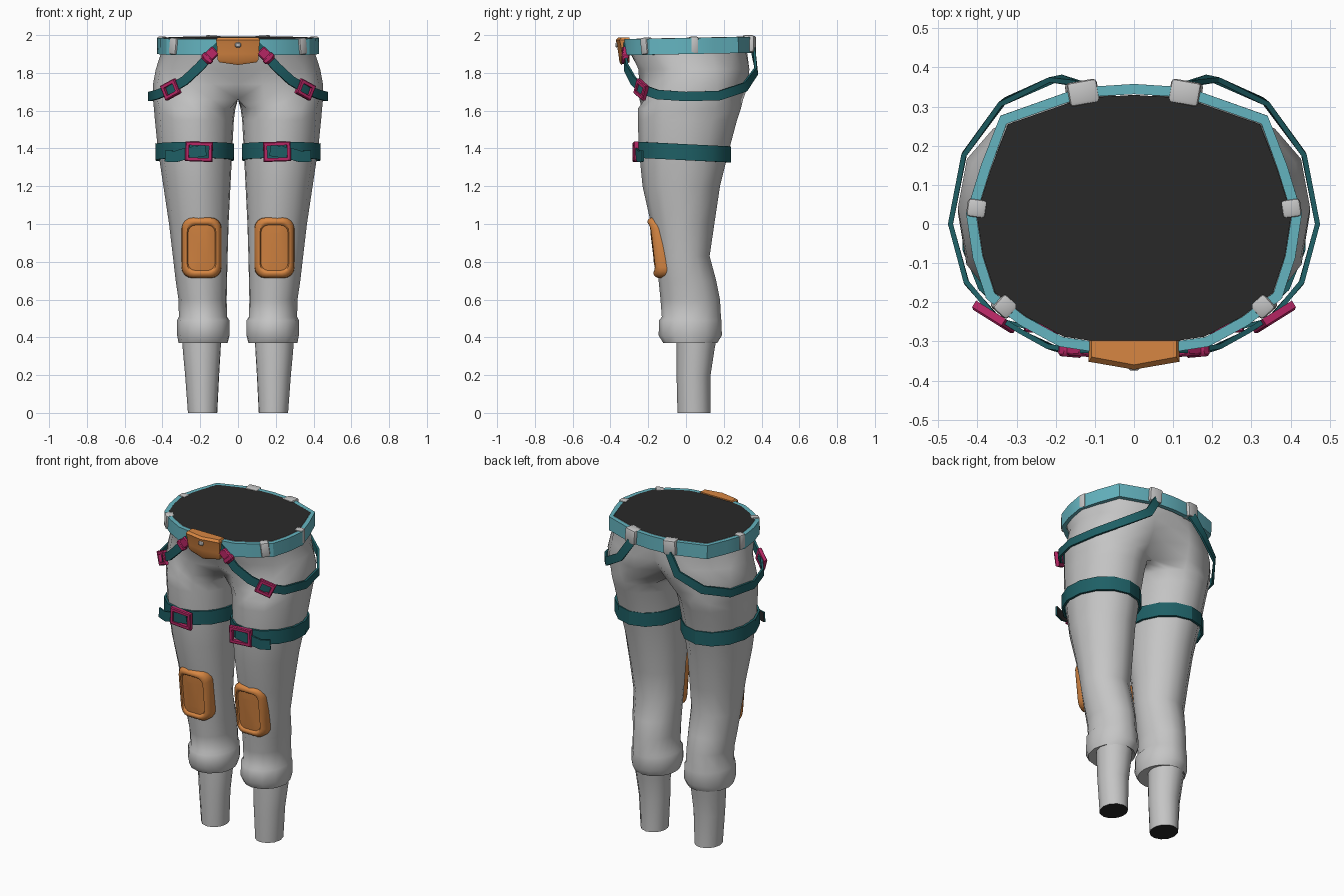
import bpy, bmesh, math
from mathutils import Matrix, Vector

if "Cube" in bpy.data.objects:
    bpy.data.objects.remove(bpy.data.objects["Cube"])

def mat(name, rgb):
    m = bpy.data.materials.new(name)
    m.diffuse_color = (*rgb, 1)
    m.use_nodes = True
    m.node_tree.nodes["Principled BSDF"].inputs["Base Color"].default_value = m.diffuse_color
    return m

GREY = mat("pale_grey_cloth", (0.56, 0.56, 0.56))
DARK = mat("dark_lining", (0.022, 0.022, 0.022))
BELT = mat("light_teal", (0.13, 0.46, 0.53))
TEAL = mat("deep_teal", (0.013, 0.115, 0.13))
ORANGE = mat("orange", (0.68, 0.24, 0.055))
PINK = mat("magenta", (0.48, 0.02, 0.13))

def finish(name, bm, material, mirror=True, angle=40, fix=True, extra=None):
    if fix:
        bmesh.ops.recalc_face_normals(bm, faces=bm.faces)
    me = bpy.data.meshes.new(name)
    bm.to_mesh(me)
    bm.free()
    me.materials.append(material)
    if extra:
        me.materials.append(extra)
    me.shade_smooth()
    me.set_sharp_from_angle(angle=math.radians(angle))
    ob = bpy.data.objects.new(name, me)
    bpy.context.collection.objects.link(ob)
    if mirror:
        ob.modifiers.new("mirror", 'MIRROR').merge_threshold = 0.0005
    return ob

def loft(rings, closed=False, caps=True, dark_side=None):
    """Skin a list of equal-length point rings; one side may take the second material."""
    bm = bmesh.new()
    vs = [[bm.verts.new(p) for p in r] for r in rings]
    n = len(vs[0])
    pairs = list(zip(vs, vs[1:])) + ([(vs[-1], vs[0])] if closed else [])
    for a, b in pairs:
        for i in range(n):
            j = (i + 1) % n
            f = bm.faces.new((a[i], a[j], b[j], b[i]))
            f.material_index = int(i == dark_side)
    if caps and not closed:
        bm.faces.new(vs[0][::-1])
        bm.faces.new(vs[-1])
    return bm

def band(name, pts, height, thick, material, closed=False, centre=(0, 0), mirror=True, dark=None):
    """Flat strap that follows a path and faces away from a centre."""
    pts = [Vector(p) for p in pts]
    n, rings = len(pts), []
    for i, p in enumerate(pts):
        a = pts[i - 1] if (closed or i) else p
        b = pts[(i + 1) % n] if (closed or i < n - 1) else p
        t = (b - a).normalized()
        out = Vector((t.y, -t.x, 0)).normalized()
        if out.dot(p - Vector((*centre, p.z))) < 0:
            out = -out
        up = t.cross(out).normalized()
        if up.z < 0:
            up = -up
        u, o = up * height / 2, out * thick / 2
        rings.append([p - u - o, p - u + o, p + u + o, p + u - o])
    return finish(name, loft(rings, closed, dark_side=dark), material, mirror, 30, extra=DARK)

def place(loc, yaw=0, roll=0):
    return (Matrix.Translation(loc) @ Matrix.Rotation(math.radians(yaw), 4, 'Z')
            @ Matrix.Rotation(math.radians(roll), 4, 'Y'))

def block(name, m, size, material, mirror=True, bevel=0.006, segments=1):
    bm = bmesh.new()
    bmesh.ops.create_cube(bm, size=1, matrix=Matrix.Diagonal((*size, 1)))
    bmesh.ops.bevel(bm, geom=bm.edges[:], offset=bevel, segments=segments,
                    profile=0.5, affect='EDGES')
    bm.transform(m)
    return finish(name, bm, material, mirror)

def buckle(name, m, w, h, bar=0.02, depth=0.024, dark=None):
    """Open rectangular frame."""
    rings = []
    for sx, sz in ((-1, -1), (1, -1), (1, 1), (-1, 1)):
        ox, oz = sx * w / 2, sz * h / 2
        ix, iz = ox - sx * bar, oz - sz * bar
        d = depth / 2
        rings.append([(ox, d, oz), (ox, -d * .6, oz), (ox - sx * .005, -d, oz - sz * .005),
                      (ix, -d, iz), (ix, d, iz)])
    bm = loft(rings, True, dark_side=dark)
    bm.transform(m)
    finish(name, bm, PINK, extra=DARK)

def oval(deg, rx, y0, y1, ex=1.0, ey=1.0):
    """Point on a squared-off oval between y0 and y1."""
    c, s = math.cos(math.radians(deg)), math.sin(math.radians(deg))
    return (rx * math.copysign(abs(c) ** ex, c),
            (y0 + y1) / 2 + (y1 - y0) / 2 * math.copysign(abs(s) ** ey, s))

# Half outline of the waist, front to back
waist = [(0, -.305), (.10, -.30), (.18, -.288), (.275, -.237), (.355, -.175), (.386, -.08),
         (.402, .025), (.366, .14), (.322, .255), (.13, .322), (0, .33)]

# Trousers: half shell, leg rings below and half-torso rings above, dark end caps
legs = [(0, .11, .265, -.045, .13), (.2, .10, .28, -.05, .13), (.33, .092, .292, -.05, .15),
        (.375, .09, .295, -.05, .158),
        (.37, .055, .315, -.12, .165), (.41, .045, .322, -.145, .19), (.49, .045, .322, -.142, .187),
        (.508, .058, .313, -.128, .185), (.60, .06, .315, -.135, .18), (.70, .058, .33, -.145, .16),
        (.83, .055, .345, -.155, .125), (1.0, .05, .365, -.185, .15), (1.2, .04, .395, -.23, .18),
        (1.4, .03, .425, -.25, .23), (1.55, .022, .44, -.255, .27), (1.61, .014, .445, -.255, .29)]
# z, half width, front y, back y, centre front y, centre back y, squareness x and y
hips = [(1.66, .45, -.255, .312, -.14, .17, 1, .65), (1.74, .45, -.258, .342, -.20, .26, 1.05, .75),
        (1.82, .435, -.265, .348, -.25, .31, 1.05, .85)]
leg_angles = [-135, -112, -90, -60, -30, 0, 30, 60, 90, 112, 135, 150, 165, 180, 195, 210]
rings = []
for z, x0, x1, yf, yb in legs:
    pts = [oval(a, (x1 - x0) / 2, yf, yb) for a in leg_angles]
    rings.append([((x0 + x1) / 2 + x, y, z) for x, y in pts])
torso = []
for z, x1, yf, yb, f0, b0, ex, ey in hips:
    torso.append((z, 0, [(0, f0)] + [oval(-90 + 18 * i, x1, yf, yb, ex, ey) for i in range(1, 10)]
                  + [(0, b0)]))
torso.append((1.91, 0, [(x * 1.01, y * .98) for x, y in waist]))
torso.append((1.986, .02, waist))
for z, tilt, half in torso:
    f0, b0 = half[0][1], half[-1][1]
    ring = half + [(0, b0 + (f0 - b0) * i / 6) for i in range(1, 6)]
    rings.append([(x, y, z + tilt * y) for x, y in ring])
bm = loft(rings)
inner = [f for f in bm.faces if all(abs(v.co.x) < 1e-5 for v in f.verts)]
bmesh.ops.delete(bm, geom=inner, context='FACES')
for f in bm.faces:
    f.material_index = int(len(f.verts) > 4)
finish("trousers", bm, GREY, angle=50, fix=False, extra=DARK)

# Waist belt and its loops
belt_pts = [(x * 1.035, y * 1.045) for x, y in waist]
belt_pts += [(-x, y) for x, y in belt_pts[-2:0:-1]]
band("waist_belt", [(x, y, 1.942 + .02 * y) for x, y in belt_pts], .085, .026, BELT,
     closed=True, mirror=False)
for name, x, y, w, d, yaw, roll in (("back_belt_loop", .132, .335, .078, .062, 170, 4),
                                    ("side_belt_loop", .402, .04, .048, .05, 98, 0),
                                    ("front_belt_loop", .332, -.208, .05, .05, 42, -7)):
    block(name, place((x, y, 1.946 + .02 * y), yaw, roll), (w, d, .09), GREY,
          bevel=.01, segments=2)

# Hip harness straps with connectors and buckles
band("hip_strap", [(.09, -.325, 1.95), (.15, -.322, 1.89), (.205, -.318, 1.83), (.28, -.28, 1.76),
                   (.355, -.235, 1.715), (.428, -.15, 1.685), (.469, 0, 1.675), (.434, .178, 1.68),
                   (.335, .312, 1.725), (.20, .372, 1.81), (.13, .356, 1.92)], .05, .013, TEAL)
block("strap_connector", place((.148, -.322, 1.892), 5, 45), (.085, .03, .055), PINK)
block("strap_connector_collar", place((.162, -.322, 1.878), 5, 45), (.03, .036, .066), PINK)
buckle("hip_buckle", place((.357, -.239, 1.712), 32, 25), .098, .085)

# Thigh straps with buckles and loose tails
thigh = []
for i in range(14):
    x, y = oval(360 * (i + .5) / 14, .206, -.255, .23)
    thigh.append((.23 + x, y, 1.38 - .05 * y))
band("thigh_strap", thigh, .085, .014, TEAL, closed=True, centre=(.23, -.01))
band("thigh_strap_tail", [(.17, -.264, 1.39), (.27, -.264, 1.375), (.33, -.249, 1.357),
                          (.385, -.228, 1.36)], .06, .01, TEAL, centre=(.23, -.01), dark=3)
buckle("thigh_buckle", place((.207, -.268, 1.383), 3, -2), .145, .105, dark=4)

# Knee pads: rounded, bent plates with a raised rim
pad = []
for w, h, d in ((.205, .312, -.02), (.212, .322, .01), (.207, .318, .036), (.19, .30, .05),
                (.168, .275, .055), (.152, .254, .053), (.142, .24, .043), (.09, .16, .046)):
    ring = []
    rad = w * .27
    for k, (sx, sz) in enumerate(((1, 1), (-1, 1), (-1, -1), (1, -1))):
        for i in range(5):
            a = math.radians(90 * k + 22.5 * i)
            x = sx * (w / 2 - rad) + rad * math.cos(a)
            z = sz * (h / 2 - rad) + rad * math.sin(a)
            ring.append((.193 + x, -.133 - .115 * z - .2 * z * z + 2.2 * x * x - d, .874 + z))
    pad.append(ring)
finish("knee_pad", loft(pad), ORANGE, angle=50)

# Front pouch with a pointed face and a button
pouch = []
for z, w, yf in ((1.842, .098, -.343), (1.856, .108, -.352), (1.90, .11, -.358),
                 (1.95, .113, -.366), (1.974, .116, -.372), (1.987, .108, -.36)):
    lift = .014 if z < 1.89 else 0
    pouch.append([(-w, -.298, z + lift), (-w, yf + .02, z + lift), (0, yf, z),
                  (w, yf + .02, z + lift), (w, -.298, z + lift)])
finish("front_pouch", loft(pouch), ORANGE, mirror=False, angle=30)
block("pouch_button", place((0, -.367, 1.948)), (.03, .014, .026), GREY, mirror=False, bevel=.005)
